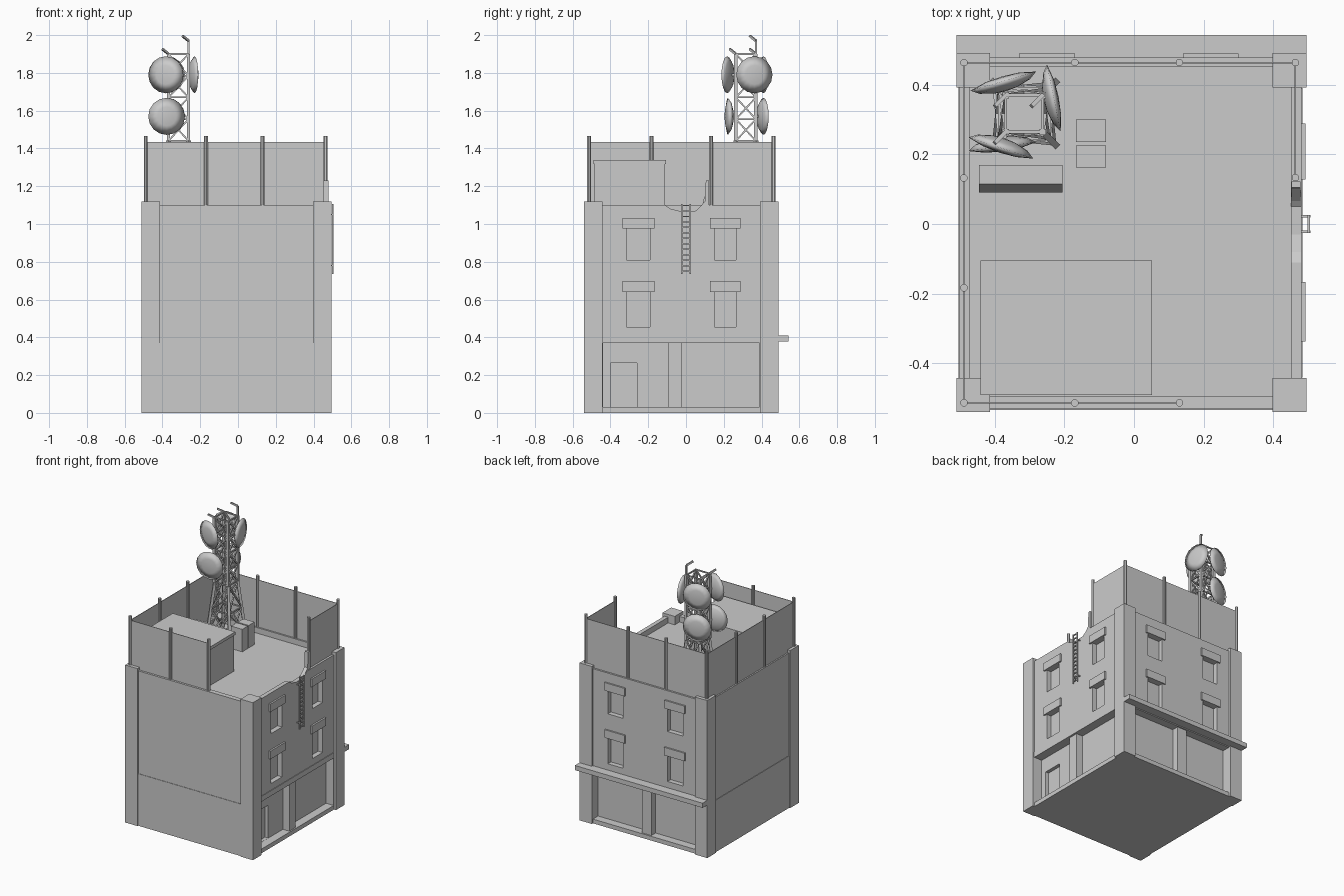
import bpy, bmesh, math
from mathutils import Vector

if "Cube" in bpy.data.objects:
    bpy.data.objects.remove(bpy.data.objects["Cube"])


def make(name, bm):
    bmesh.ops.recalc_face_normals(bm, faces=bm.faces)
    me = bpy.data.meshes.new(name)
    bm.to_mesh(me)
    bm.free()
    ob = bpy.data.objects.new(name, me)
    bpy.context.collection.objects.link(ob)
    return ob


def add_prism(bm, a, b):
    """Solid between two matching loops of points."""
    va, vb = [bm.verts.new(p) for p in a], [bm.verts.new(p) for p in b]
    n = len(va)
    bm.faces.new(va)
    bm.faces.new(vb[::-1])
    for i in range(n):
        bm.faces.new((va[i], vb[i], vb[(i + 1) % n], va[(i + 1) % n]))


def add_box(bm, x0, x1, y0, y1, z0, z1):
    ring = [(x0, y0), (x1, y0), (x1, y1), (x0, y1)]
    add_prism(bm, [(x, y, z0) for x, y in ring], [(x, y, z1) for x, y in ring])


def add_bar(bm, p, q, r, sides=4):
    p, q = Vector(p), Vector(q)
    rot = (q - p).to_track_quat('Z', 'Y')
    ring = [rot @ Vector((r * math.cos(t), r * math.sin(t), 0))
            for t in [math.tau * (i + .5) / sides for i in range(sides)]]
    add_prism(bm, [p + v for v in ring], [q + v for v in ring])


def boxes(name, *dims):
    bm = bmesh.new()
    for d in dims:
        add_box(bm, *d)
    return make(name, bm)


def bars(name, segs, r, sides=4):
    bm = bmesh.new()
    for p, q in segs:
        add_bar(bm, p, q, r, sides)
    return make(name, bm)


def prism_x(name, x0, x1, prof):
    bm = bmesh.new()
    add_prism(bm, [(x0, y, z) for y, z in prof], [(x1, y, z) for y, z in prof])
    return make(name, bm)


def cut(target, cutter):
    m = target.modifiers.new("cut", 'BOOLEAN')
    m.operation, m.solver, m.object = 'DIFFERENCE', 'EXACT', cutter
    bpy.context.view_layer.objects.active = target
    bpy.ops.object.modifier_apply(modifier=m.name)
    bpy.data.objects.remove(cutter)


# Main building block with sunken roof, windows and shop fronts
ROOF = 1.06
XR, YB = 0.48, 0.478
body = boxes("building_body", (-0.50, XR, -0.53, YB, 0, 1.10))
cut(body, boxes("c", (-0.47, 0.45, -0.495, 0.45, ROOF, 1.3)))
lintels = []
for z0, z1 in ((0.81, 0.975), (0.455, 0.64)):
    for a, b in ((-0.315, -0.19), (0.15, 0.265)):
        cut(body, boxes("c", (XR - .035, XR + .1, a, b, z0, z1)))
        lintels.append((XR - .01, XR + .012, a - .022, b + .023, z1, z1 + .057))
    for a, b in ((-0.31, -0.19), (0.16, 0.28)):
        cut(body, boxes("c", (a, b, YB - .035, YB + .1, z0, z1)))
        lintels.append((a - .02, b + .02, YB - .01, YB + .011, z1, z1 + .057))
cut(body, boxes("c", (0.42, 0.6, -0.44, 0.39, 0.03, 0.37)))
cut(body, boxes("c", (0.395, 0.6, -0.40, -0.26, 0.031, 0.265)))
cut(body, boxes("c", (-0.41, 0.40, 0.42, 0.6, 0.03, 0.37)))
# Broken gap in the right parapet
cut(body, prism_x("c", 0.44, 0.6, [(-.11, 1.2), (-.11, 1.10), (-.08, 1.08), (-.03, 1.068),
                                   (.05, 1.07), (.09, 1.10), (.10, 1.2)]))
prism_x("torn_wall_piece", 0.452, 0.478,
        [(.055, 1.07), (.10, 1.12), (.105, 1.23), (.122, 1.23), (.122, 1.07)])
boxes("window_lintels", *lintels)

# Shop front pillars, band, rear ledge and plain lower walls
boxes("shop_pillars", (0.41, 0.47, -0.095, -0.025, 0.03, 0.37),
      (-0.055, 0.02, 0.41, 0.468, 0.03, 0.37))
boxes("right_band", (0.46, 0.484, -0.44, 0.39, 0.37, 0.408))
boxes("rear_ledge", (-0.51, 0.495, 0.46, 0.542, 0.377, 0.41))
boxes("lower_walls", (-0.503, -0.49, -0.45, 0.40, 0, 0.37),
      (-0.42, 0.41, -0.533, -0.52, 0, 0.37))

# Corner pillars
boxes("corner_pillars", *[(x, x + .097, y, y + .098, 0, 1.12)
                          for x in (-0.51, 0.398) for y in (-0.54, 0.392)])

# Roof fence: posts and sheets following one open path
path = [(.13, -.513), (-.17, -.513), (-.488, -.513), (-.488, -.183), (-.488, .132),
        (-.488, .463), (-.17, .463), (.13, .463), (.463, .463), (.463, .133)]
bars("fence_posts", [((x, y, 1.08), (x, y, 1.465)) for x, y in path], 0.011, 8)
corners = [path[i] for i in (0, 2, 5, 8, 9)]
boxes("fence_sheets", *[(min(a[0], b[0]) - .002, max(a[0], b[0]) + .002,
                         min(a[1], b[1]) - .002, max(a[1], b[1]) + .002, 1.09, 1.435)
                        for a, b in zip(corners, corners[1:])])

# Rooftop hut and equipment
boxes("roof_hut", (-.435, .045, -.485, -.112, ROOF - .01, 1.32))
boxes("hut_roof_slab", (-.44, .052, -.49, -.105, 1.318, 1.34))
prism_x("sloped_unit", -.445, -.205,
        [(.09, ROOF - .01), (.09, 1.12), (.115, 1.19), (.17, 1.19), (.17, ROOF - .01)])
boxes("equipment_boxes", (-.167, -.08, .162, .225, ROOF - .01, 1.22),
      (-.167, -.08, .235, .30, ROOF - .01, 1.22))

# Wall ladder
lad = [((.502, y, .735), (.502, y, 1.105)) for y in (-.022, .022)]
lad += [((.502, -.022, .75 + i * .029), (.502, .022, .75 + i * .029)) for i in range(13)]
lad += [((.475, y, z), (.506, y, z)) for y in (-.022, .022) for z in (.78, 1.05)]
bars("wall_ladder", lad, 0.005)

# Lattice mast: flared base and straight upper part
CX, CY = -0.315, 0.317
SIGNS = [(-1, -1), (1, -1), (1, 1), (-1, 1)]


def ring(z):
    h = .053 if z >= 1.44 else .053 + (1.44 - z) / (1.44 - ROOF) * .037
    return [Vector((CX + sx * h, CY + sy * h, z)) for sx, sy in SIGNS]


legs = list(zip(ring(ROOF), ring(1.44))) + list(zip(ring(1.44), ring(1.90)))
bars("mast_legs", legs, 0.013)
levels = [ROOF + .02, 1.25, 1.44, 1.555, 1.67, 1.785, 1.90]
brace = []
for k, z in enumerate(levels):
    lo = ring(z)
    if k:
        brace += [(lo[i], lo[(i + 1) % 4]) for i in range(4)]
    if k < len(levels) - 1:
        hi = ring(levels[k + 1])
        for i in range(4):
            j = (i + 1) % 4
            brace += [(lo[i], hi[j]), (lo[j], hi[i])]
bars("mast_bracing", brace, 0.006)

# Hooked antennas on three legs
hooks = []
for i, top in ((0, 1.93), (3, 1.93), (2, 2.0)):
    p = ring(1.85)[i]
    q = Vector((p.x, p.y, top - .03))
    hooks += [(p, q), (q, Vector((p.x - .032, p.y - .032, top - .004)))]
bars("hook_antennas", hooks, 0.008)


# Dishes: shallow lens bodies on short arms
def dish(name, c, nrm):
    bm = bmesh.new()
    n = Vector(nrm).normalized()
    rot, c = n.to_track_quat('Z', 'Y'), Vector(c)
    prof = [(0, .014), (.05, .011), (.098, 0), (.075, -.016), (.035, -.027), (0, -.03)]
    N, loops = 16, []
    for r, h in prof:
        cnt = N if r else 1
        loops.append([bm.verts.new(c + rot @ Vector((r * math.cos(math.tau * i / N),
                      r * math.sin(math.tau * i / N), h))) for i in range(cnt)])
    for a, b in zip(loops, loops[1:]):
        for i in range(N):
            j = (i + 1) % N
            f = [a[i % len(a)], b[i % len(b)], b[j % len(b)], a[j % len(a)]]
            bm.faces.new(list(dict.fromkeys(f)))
    ob = make(name, bm)
    for f in ob.data.polygons:
        f.use_smooth = True
    back = c - n * .02
    near = min(ring(c.z), key=lambda v: (v - back).length)
    bars(name + "_arm", [(back, near)], 0.009)


dish("front_dish_upper", (-.382, .218, 1.79), (-.31, -.95, 0))
dish("front_dish_lower", (-.378, .222, 1.57), (.13, -.99, 0))
dish("rear_dish_upper", (-.375, .41, 1.79), (-.28, .96, 0))
dish("rear_dish_lower", (-.375, .41, 1.57), (-.28, .96, 0))
dish("right_dish", (-.23, .362, 1.79), (.98, .2, 0))
